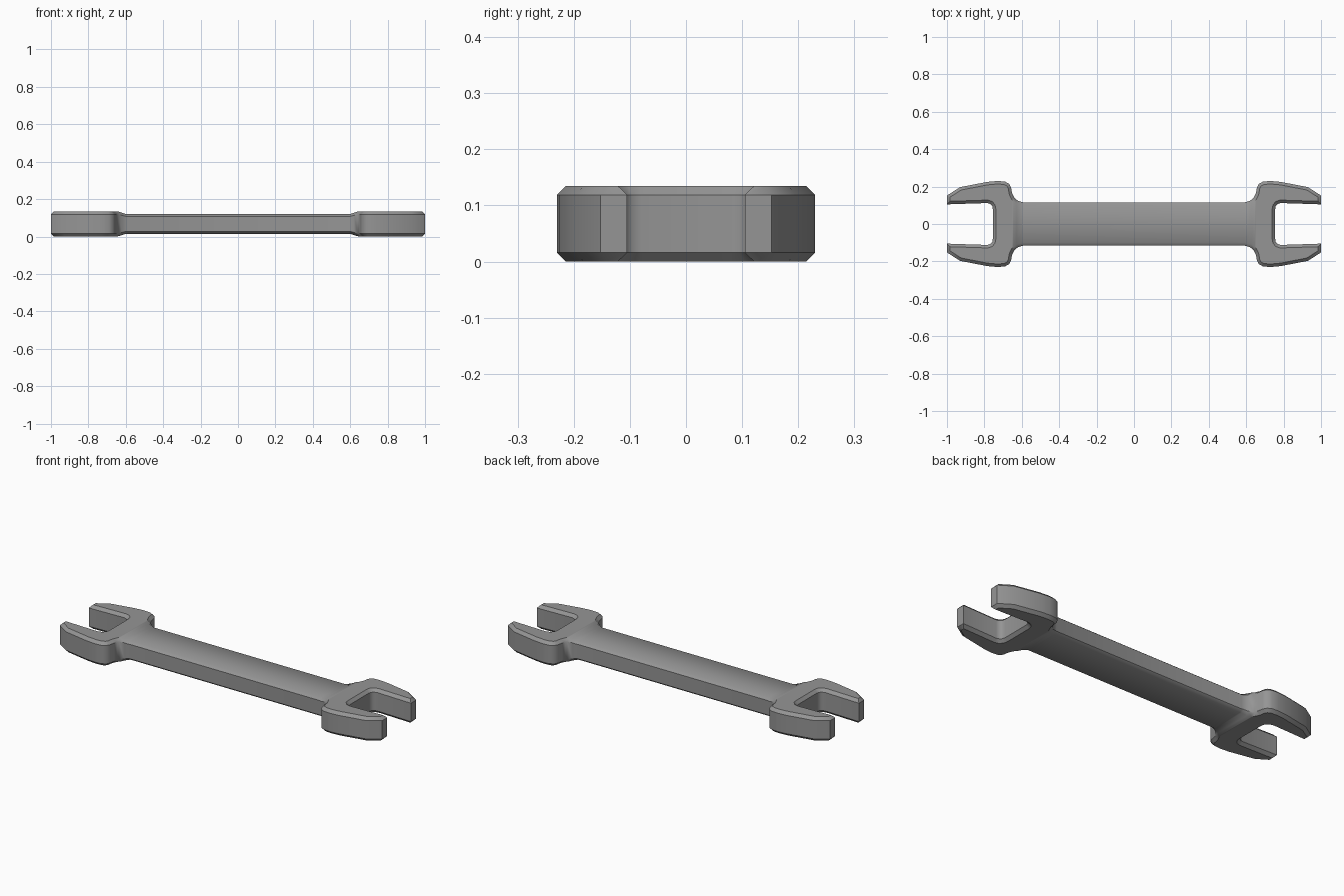
import bpy
import bmesh
import math

cube = bpy.data.objects.get("Cube")
if cube:
    bpy.data.objects.remove(cube, do_unlink=True)

HEAD_HEIGHT = 0.135
HANDLE_HEIGHT = 0.106
CHAMFER = 0.016
SLOPE_START, SLOPE_END = 0.6, 0.645

# Steel material
steel = bpy.data.materials.new("steel grey")
steel.use_nodes = True
grey = (0.3, 0.3, 0.3, 1)
steel.diffuse_color = grey
steel.node_tree.nodes["Principled BSDF"].inputs["Base Color"].default_value = grey

# Quarter outline: handle edge, neck fillet, jaw, open throat
quarter = [
    (0.59, 0.115), (0.62, 0.124), (0.64, 0.14), (0.652, 0.165),
    (0.657, 0.195), (0.668, 0.215), (0.69, 0.227), (0.73, 0.23),
    (0.785, 0.225), (0.93, 0.197), (1.0, 0.152), (1.0, 0.105),
    (0.785, 0.112), (0.768, 0.107), (0.758, 0.096), (0.755, 0.08),
]
half = quarter + [(x, -y) for x, y in reversed(quarter)]
outline = half + [(-x, -y) for x, y in half]

# Flat plate, extruded to full height
bm = bmesh.new()
plate = bm.faces.new([bm.verts.new((x, y, 0)) for x, y in outline])
raised = bmesh.ops.extrude_face_region(bm, geom=[plate], use_keep_orig=True)
for v in raised["geom"]:
    if isinstance(v, bmesh.types.BMVert):
        v.co.z = HEAD_HEIGHT
bmesh.ops.recalc_face_normals(bm, faces=bm.faces[:])

# Chamfer around both rims
rims = [e for e in bm.edges if abs(e.verts[0].co.z - e.verts[1].co.z) < 1e-5]
bmesh.ops.bevel(bm, geom=rims, offset=CHAMFER, segments=1, affect="EDGES")

# Cut the plate where the thinner handle slopes up to the heads
for cut in (-SLOPE_END, -SLOPE_START, 0, SLOPE_START, SLOPE_END):
    bmesh.ops.bisect_plane(bm, geom=bm.verts[:] + bm.edges[:] + bm.faces[:],
                           plane_co=(cut, 0, 0), plane_no=(1, 0, 0))

# Thin the handle towards its mid plane
middle = HEAD_HEIGHT / 2
for v in bm.verts:
    blend = (abs(v.co.x) - SLOPE_START) / (SLOPE_END - SLOPE_START)
    blend = min(1, max(0, blend))
    thin = HANDLE_HEIGHT / HEAD_HEIGHT
    v.co.z = middle + (v.co.z - middle) * (thin + (1 - thin) * blend)

mesh = bpy.data.meshes.new("wrench")
bm.to_mesh(mesh)
bm.free()
mesh.materials.append(steel)
wrench = bpy.data.objects.new("wrench", mesh)
bpy.context.collection.objects.link(wrench)

# Smooth curves, crisp chamfers
bpy.ops.object.select_all(action="DESELECT")
wrench.select_set(True)
bpy.context.view_layer.objects.active = wrench
bpy.ops.object.shade_smooth_by_angle(angle=math.radians(40))
